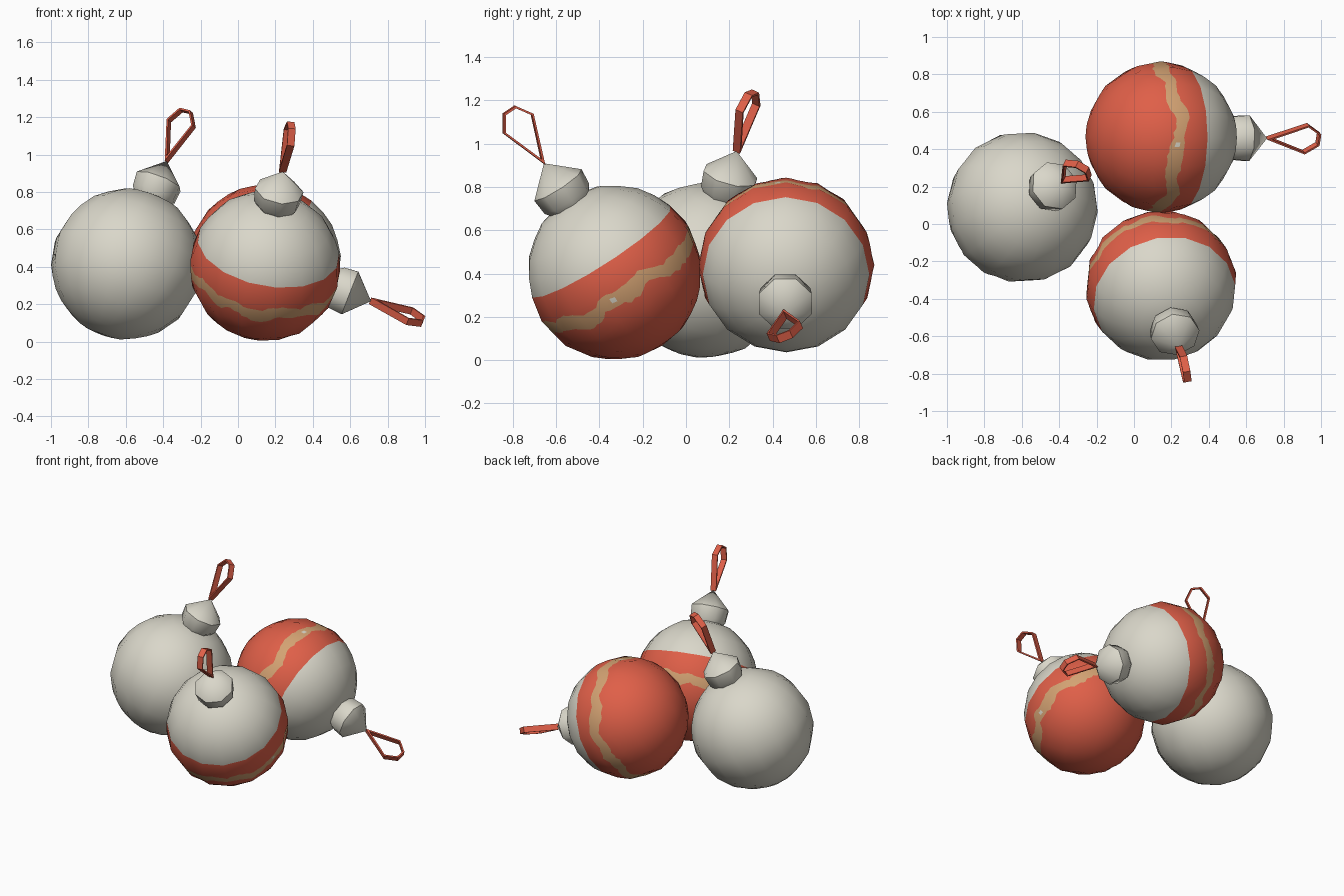
import bpy, bmesh, math, random
from mathutils import Vector, Matrix

if "Cube" in bpy.data.objects:
    bpy.data.objects.remove(bpy.data.objects["Cube"])

random.seed(4)


def material(name, rgb):
    m = bpy.data.materials.new(name)
    m.diffuse_color = (*rgb, 1)
    m.use_nodes = True
    m.node_tree.nodes["Principled BSDF"].inputs["Base Color"].default_value = m.diffuse_color
    return m


GREY = material("warm grey", (0.70, 0.68, 0.59))
RED = material("brick red", (0.74, 0.115, 0.065))
TAN = material("tan", (0.65, 0.36, 0.17))

SEG, RINGS, FINE, R = 16, 8, 6, 0.408   # coarse ball facets, colour subdivisions
COLS = SEG * FINE
BAND = math.acos(0.29)                  # where grey meets red
JITTER = [random.uniform(-0.02, 0.02) for _ in range(COLS * 2)]


def finish(name, bm, frame, mats):
    bmesh.ops.remove_doubles(bm, verts=bm.verts, dist=1e-5)
    bmesh.ops.recalc_face_normals(bm, faces=bm.faces)
    me = bpy.data.meshes.new(name)
    bm.to_mesh(me)
    bm.free()
    for m in mats:
        me.materials.append(m)
    ob = bpy.data.objects.new(name, me)
    ob.matrix_world = frame
    bpy.context.collection.objects.link(ob)
    return ob


def lerp_circle(t, n, full):
    """Point on a coarse polygon inscribed in the unit circle, t in polygon steps."""
    i = math.floor(t + 1e-9)
    f = t - i
    a, b = full * i / n, full * (i + 1) / n
    return (math.cos(a) * (1 - f) + math.cos(b) * f,
            math.sin(a) * (1 - f) + math.sin(b) * f)


def ball_point(phi, col):
    z, r = lerp_circle(phi / math.pi * RINGS, RINGS, math.pi)
    x, y = lerp_circle(col / FINE, SEG, 2 * math.pi)
    return Vector((x * r, y * r, z)) * R


def column_rows(col):
    """Polar angles down one column; the tan stripe wanders."""
    c = col % COLS
    a = 2 * math.pi * c / COLS
    wave = 0.035 * math.sin(5 * a) + 0.025 * math.sin(11 * a + 1)
    top = math.acos(-0.04) + wave + JITTER[c]
    low = math.acos(-0.22) + wave + 0.03 * math.sin(8 * a + 2) + JITTER[c + COLS]
    rows = []
    for start, end, n in ((0, BAND, 6), (BAND, top, 4), (top, low, 3), (low, math.pi, 8)):
        rows += [start + (end - start) * k / n for k in range(n)]
    return rows + [math.pi]


def ball(name, frame, striped, dot):
    bm = bmesh.new()
    grid = [[bm.verts.new(ball_point(p, c)) for p in column_rows(c)] for c in range(COLS)]
    tan_faces = []
    for c in range(COLS):
        a, b = grid[c], grid[(c + 1) % COLS]
        for k in range(len(a) - 1):
            f = bm.faces.new((a[k], a[k + 1], b[k + 1], b[k]))
            if striped:
                f.material_index = 0 if k < 6 else 2 if 10 <= k < 13 else 1
                if k == 11:
                    tan_faces.append(f)
    if striped:  # small bare spot inside the tan stripe
        spot = frame.to_3x3().inverted() @ Vector(dot)
        min(tan_faces, key=lambda f: (f.calc_center_median() - spot).length).material_index = 0
    ob = finish(name, bm, frame, [GREY, RED, TAN] if striped else [GREY])
    me = ob.data
    me.polygons.foreach_set("use_smooth", [True] * len(me.polygons))
    me.normals_split_custom_set_from_vertices([v.co.normalized() for v in me.vertices])


def cap(name, frame):
    """Eight-sided collar closing to a point."""
    bm = bmesh.new()
    rings = []
    for r, z in ((0.08, 0.35), (0.125, 0.41), (0.132, 0.487), (0.0, 0.608)):
        rings.append([bm.verts.new((r * math.cos(i * math.pi / 4),
                                    r * math.sin(i * math.pi / 4), z)) for i in range(8)])
    for lo, hi in zip(rings, rings[1:]):
        for i in range(8):
            j = (i + 1) % 8
            bm.faces.new((lo[i], lo[j], hi[j], hi[i]))
    bm.faces.new(rings[0])
    ob = finish(name, bm, frame, [GREY])
    bpy.ops.object.select_all(action='DESELECT')
    ob.select_set(True)
    bpy.context.view_layer.objects.active = ob
    bpy.ops.object.shade_smooth_by_angle(angle=math.radians(50))


def loop(name, frame):
    """Flat ribbon bent into a five-cornered hanging loop."""
    outer = [(0, 0.602), (0.083, 0.83), (0.033, 0.907), (-0.033, 0.907), (-0.083, 0.83)]
    inner = [(0, 0.632), (0.073, 0.828), (0.028, 0.897), (-0.028, 0.897), (-0.073, 0.828)]
    bm = bmesh.new()
    rails = [[bm.verts.new((x, y, z)) for x, z in pts]
             for pts, y in ((outer, -0.02), (outer, 0.02), (inner, 0.02), (inner, -0.02))]
    for k in range(4):
        a, b = rails[k], rails[(k + 1) % 4]
        for i in range(5):
            j = (i + 1) % 5
            bm.faces.new((a[i], a[j], b[j], b[i]))
    finish(name, bm, frame, [RED])


# name, ball centre, cap direction, loop spread direction, striped, bare spot offset
ORNAMENTS = [
    ("left", (-0.595, 0.09, 0.415), (0.215, 0.145, 0.555), (0.85, -0.5, -0.2), False, (0, 0, 0)),
    ("front", (0.145, -0.33, 0.405), (0.095, -0.33, 0.51), (-0.1, 0.81, 0.58), True,
     (0.387, 0.0, -0.12)),
    ("back", (0.145, 0.463, 0.437), (0.565, -0.005, -0.22), (0.14, 0.92, 0.36), True,
     (0.11, -0.05, 0.386)),
]
for name, centre, axis, spread, striped, dot in ORNAMENTS:
    z = Vector(axis).normalized()
    x = Vector(spread)
    x = (x - z * x.dot(z)).normalized()
    frame = Matrix.Translation(centre) @ Matrix((x, z.cross(x), z)).transposed().to_4x4()
    ball(name + "_ball", frame, striped, dot)
    cap(name + "_cap", frame)
    loop(name + "_loop", frame)
